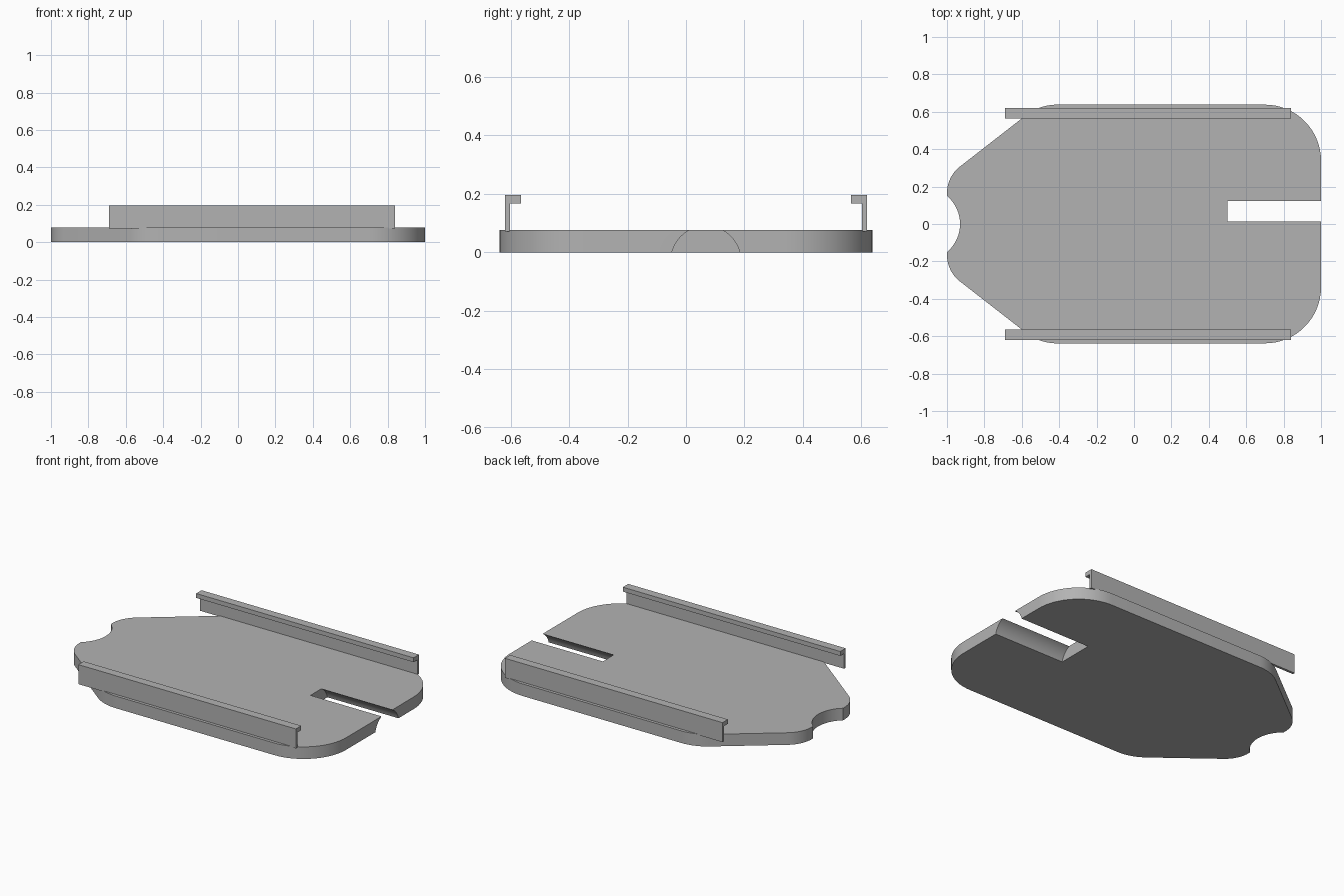
import bpy, bmesh, math
from mathutils import Vector, Matrix

cube = bpy.data.objects.get("Cube")
if cube:
    bpy.data.objects.remove(cube, do_unlink=True)

grey = bpy.data.materials.new("plain grey")
grey.use_nodes = True
colour = (0.45, 0.45, 0.45, 1)
grey.diffuse_color = colour
grey.node_tree.nodes["Principled BSDF"].inputs["Base Color"].default_value = colour

THICK = 0.077


def add_object(name, bm):
    bmesh.ops.recalc_face_normals(bm, faces=bm.faces)
    mesh = bpy.data.meshes.new(name)
    bm.to_mesh(mesh)
    bm.free()
    mesh.materials.append(grey)
    obj = bpy.data.objects.new(name, mesh)
    bpy.context.collection.objects.link(obj)
    return obj


def extrude(name, points, offset):
    """Solid made by sweeping a closed outline along an offset."""
    bm = bmesh.new()
    face = bm.faces.new([bm.verts.new(p) for p in points])
    moved = bmesh.ops.extrude_face_region(bm, geom=[face], use_keep_orig=True)["geom"]
    bmesh.ops.translate(bm, vec=offset,
                        verts=[v for v in moved if isinstance(v, bmesh.types.BMVert)])
    return add_object(name, bm)


def fillet(before, corner, after, radius, steps=12):
    """Points of a round that replaces a corner."""
    a, c, b = Vector(before), Vector(corner), Vector(after)
    u, w = (a - c).normalized(), (b - c).normalized()
    half = u.angle(w) / 2
    centre = c + (u + w).normalized() * radius / math.sin(half)
    start = c + u * radius / math.tan(half) - centre
    end = c + w * radius / math.tan(half) - centre
    sweep = start.angle_signed(end)
    return [centre + Matrix.Rotation(-sweep * i / steps, 2) @ start
            for i in range(steps + 1)]


# Base plate outline: the half at +y, from the nose notch to the slotted end
nose, shoulder, heel = (-1, 0.253), (-0.505, 0.638), (1, 0.638)
half = []
for i in range(9):
    a = math.radians(49.9) * i / 8
    half.append(Vector((-1.126 + 0.196 * math.cos(a), 0.196 * math.sin(a))))
half += fillet((-1, 0), nose, shoulder, 0.18)
half += fillet(nose, shoulder, heel, 0.27)
half += fillet(shoulder, heel, (1, 0), 0.3, 16)
outline = half + [Vector((p.x, -p.y)) for p in reversed(half[1:])]
plate = extrude("base_plate", [(p.x, p.y, 0) for p in outline], (0, 0, THICK))

# Slot with round flanks, cut by a cylinder lying along x
bm = bmesh.new()
bmesh.ops.create_cone(bm, cap_ends=True, segments=64, radius1=0.12, radius2=0.12, depth=0.7,
                      matrix=Matrix.Translation((0.85, 0.068, -0.03))
                      @ Matrix.Rotation(math.pi / 2, 4, "Y"))
cutter = add_object("slot_cutter", bm)
cutter.hide_render = True
cut = plate.modifiers.new("slot", "BOOLEAN")
cut.operation = "DIFFERENCE"
cut.solver = "EXACT"
cut.object = cutter
bpy.ops.object.select_all(action="DESELECT")
bpy.context.view_layer.objects.active = plate
plate.select_set(True)
bpy.ops.object.modifier_apply(modifier=cut.name)
bpy.data.objects.remove(cutter, do_unlink=True)
bpy.ops.object.shade_smooth_by_angle(angle=math.radians(30))

# Guide rails: an upright web with a lip turned inwards
profile = [(0.603, 0.072), (0.619, 0.072), (0.619, 0.196),
           (0.565, 0.196), (0.565, 0.168), (0.603, 0.168)]
for name, side in (("back_rail", 1), ("front_rail", -1)):
    extrude(name, [(-0.69, side * y, z) for y, z in profile], (1.53, 0, 0))
